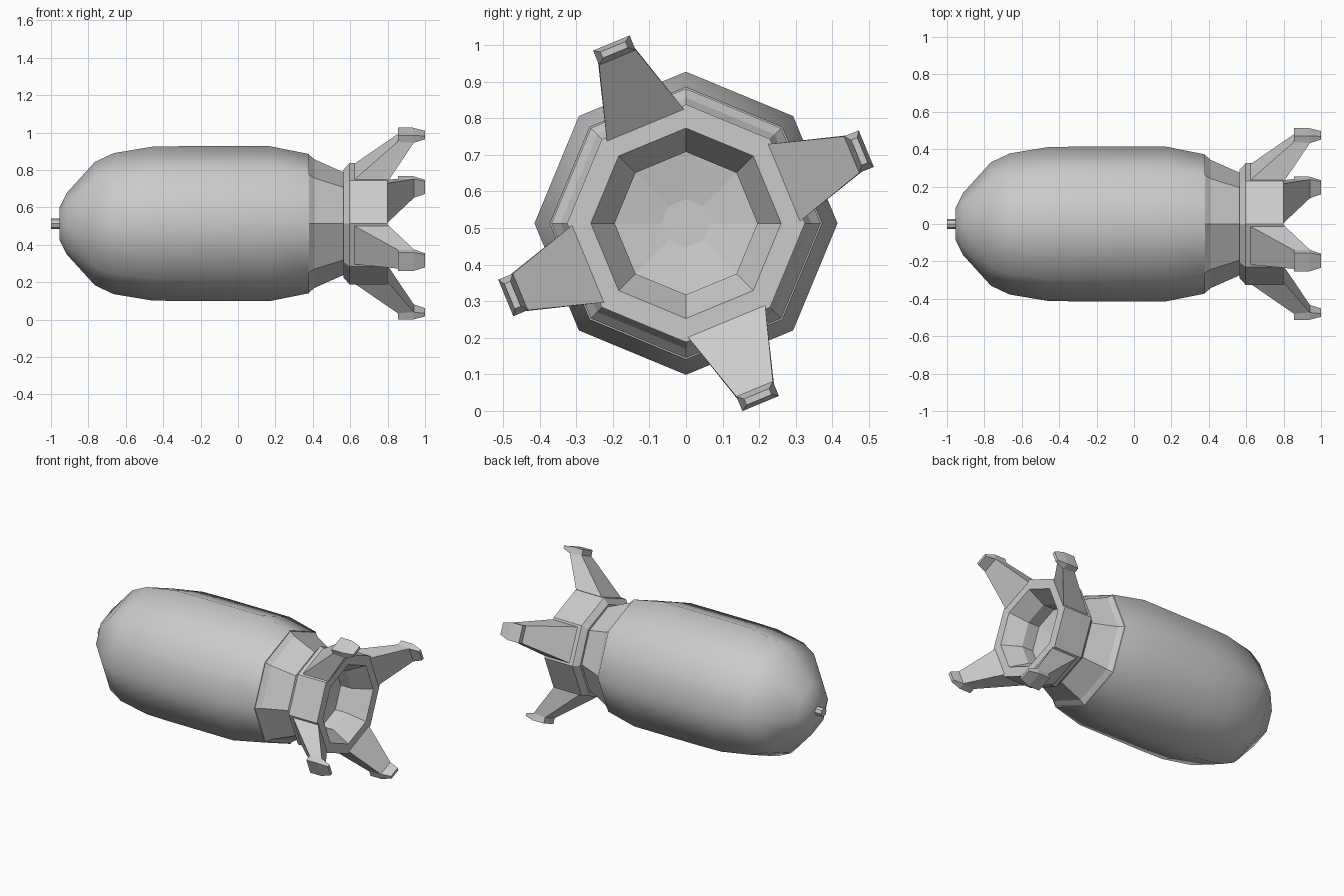
import bpy, bmesh
from math import cos, sin, pi, radians

if "Cube" in bpy.data.objects:
    bpy.data.objects.remove(bpy.data.objects["Cube"])

AXIS_Z = 0.513


def finish(name, bm, smooth=None):
    bmesh.ops.recalc_face_normals(bm, faces=bm.faces)
    me = bpy.data.meshes.new(name)
    bm.to_mesh(me)
    bm.free()
    ob = bpy.data.objects.new(name, me)
    bpy.context.collection.objects.link(ob)
    if smooth:
        bpy.ops.object.select_all(action='DESELECT')
        ob.select_set(True)
        bpy.context.view_layer.objects.active = ob
        bpy.ops.object.shade_smooth_by_angle(angle=radians(smooth))
    return ob


def lathe(name, profile, smooth=None, sides=8):
    """Loft (x, radius) rings along the x axis and cap both ends."""
    bm = bmesh.new()
    rings = [[bm.verts.new((x, r * cos(2 * pi * i / sides),
                            AXIS_Z + r * sin(2 * pi * i / sides)))
              for i in range(sides)] for x, r in profile]
    for a, b in zip(rings, rings[1:]):
        for i in range(sides):
            j = (i + 1) % sides
            bm.faces.new((a[i], a[j], b[j], b[i]))
    bm.faces.new(rings[0])
    bm.faces.new(rings[-1])
    return finish(name, bm, smooth)


def fin(name, angle):
    """Tapered fin with a foot, lofted through four-cornered sections."""
    # each section: front (x, r), back (x, r), half width
    sections = [((0.61, 0.29), (0.80, 0.29), 0.114),
                ((0.855, 0.497), (0.94, 0.49), 0.054),
                ((0.855, 0.533), (0.935, 0.533), 0.054)]
    ca, sa = cos(angle), sin(angle)
    bm = bmesh.new()

    def vert(x, r, t):
        return bm.verts.new((x, r * ca - t * sa, AXIS_Z + r * sa + t * ca))

    rings = [[vert(*f, -w), vert(*f, w), vert(*b, w), vert(*b, -w)]
             for f, b, w in sections]
    for a, b in zip(rings, rings[1:]):
        for i in range(4):
            j = (i + 1) % 4
            if not (b is rings[2] and i == 2):
                bm.faces.new((a[i], a[j], b[j], b[i]))
    bm.faces.new(rings[0])
    bm.faces.new(rings[2])
    # toe reaching back from the foot
    toe = [vert(1.0, 0.504, 0.037), vert(1.0, 0.504, -0.037),
           vert(1.0, 0.522, -0.037), vert(1.0, 0.522, 0.037)]
    heel = [rings[1][2], rings[1][3], rings[2][3], rings[2][2]]
    for i in range(4):
        j = (i + 1) % 4
        bm.faces.new((heel[i], heel[j], toe[j], toe[i]))
    bm.faces.new(toe)
    return finish(name, bm)


# nose fuse
lathe("nose_fuse", [(-1.0, 0.028), (-0.94, 0.028)])

# rounded shell
lathe("shell_body", [(-0.955, 0.085), (-0.915, 0.165), (-0.765, 0.33),
                     (-0.665, 0.377), (-0.46, 0.411), (-0.3, 0.414),
                     (0.17, 0.414), (0.38, 0.372), (0.385, 0.34)], smooth=50)

# tapered neck
lathe("tail_neck", [(0.38, 0.368), (0.41, 0.343), (0.57, 0.272)])

# tail collar with a stepped hollow at the rear
lathe("tail_collar", [(0.565, 0.2), (0.565, 0.29), (0.597, 0.325), (0.8, 0.325),
                      (0.8, 0.26), (0.69, 0.195), (0.61, 0.195), (0.59, 0.066)])

# four fins on alternate collar faces
for k in range(4):
    fin(f"tail_fin_{k + 1}", radians(22.5 + 90 * k))
